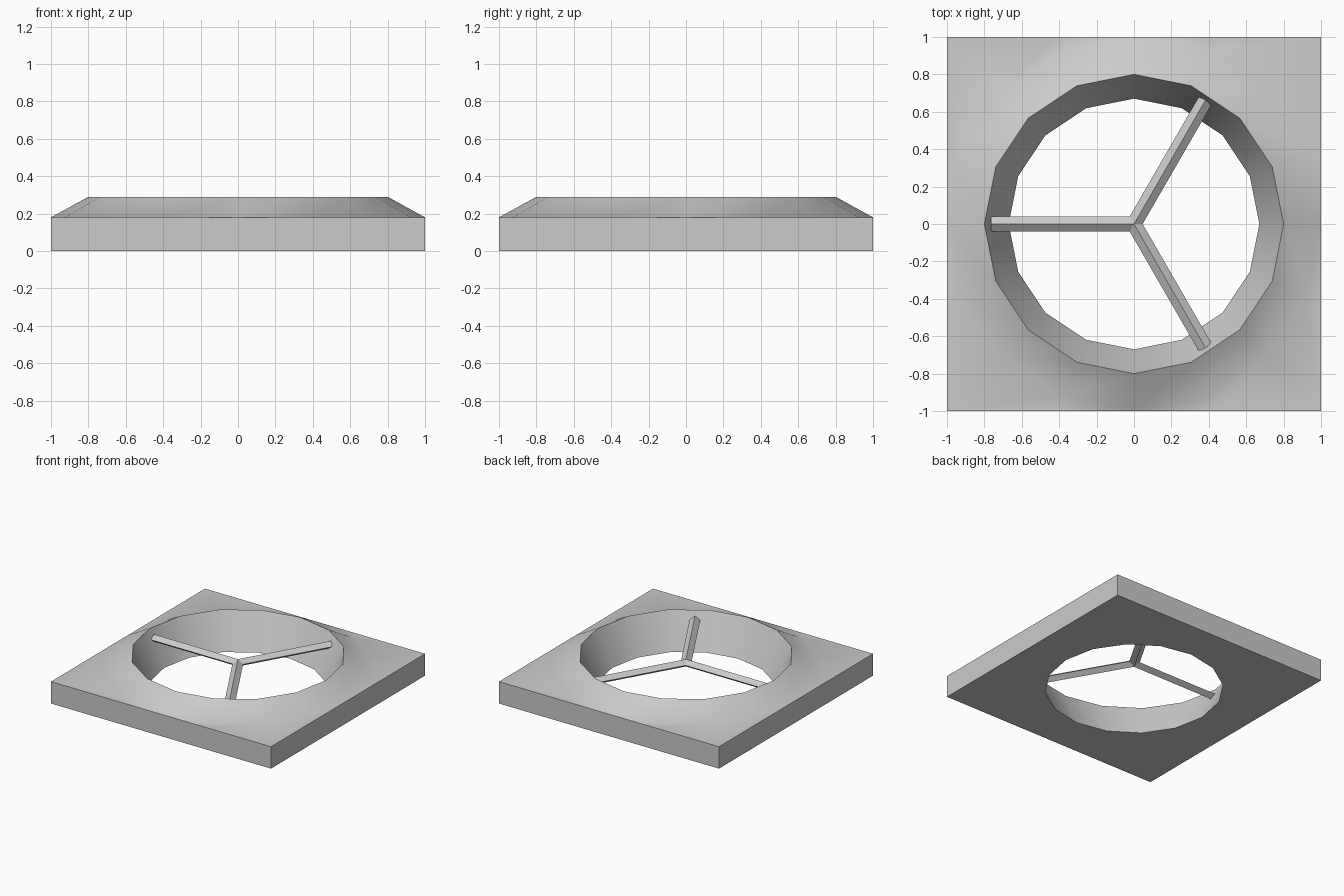
import bpy, bmesh
from math import sin, cos, pi, radians
from mathutils import Matrix

cube = bpy.data.objects.get("Cube")
if cube:
    bpy.data.objects.remove(cube, do_unlink=True)

SIDES = 16
DECK_Z, RIM_Z = 0.18, 0.29
COLLAR_R, RIM_R, FLOOR_R = 1.0, 0.8, 0.67

grey = bpy.data.materials.new("plain_grey")
grey.use_nodes = True
colour = (0.6, 0.6, 0.6, 1)
grey.diffuse_color = colour
grey.node_tree.nodes["Principled BSDF"].inputs["Base Color"].default_value = colour


def finish(name, bm):
    bmesh.ops.recalc_face_normals(bm, faces=bm.faces)
    mesh = bpy.data.meshes.new(name)
    bm.to_mesh(mesh)
    bm.free()
    mesh.materials.append(grey)
    obj = bpy.data.objects.new(name, mesh)
    bpy.context.collection.objects.link(obj)
    return obj


def loop(bm, z, radius=None):
    """Ring of points on a circle, or on the square when no radius is given."""
    points = []
    for i in range(SIDES):
        a = 2 * pi * i / SIDES
        r = radius or 1 / max(abs(cos(a)), abs(sin(a)))
        points.append(bm.verts.new((r * cos(a), r * sin(a), z)))
    return points


# Square slab with flat corners, a conical collar and a tapered round opening
bm = bmesh.new()
loops = [loop(bm, 0), loop(bm, DECK_Z), loop(bm, DECK_Z, COLLAR_R),
         loop(bm, RIM_Z, RIM_R), loop(bm, 0, FLOOR_R)]
for k, lower in enumerate(loops):
    upper = loops[(k + 1) % len(loops)]
    for i in range(SIDES):
        j = (i + 1) % SIDES
        bm.faces.new((lower[i], lower[j], upper[j], upper[i]))
# The collar touches the slab at the middle of each side
bmesh.ops.remove_doubles(bm, verts=bm.verts, dist=0.001)
housing = finish("housing", bm)
bpy.ops.object.select_all(action="DESELECT")
housing.select_set(True)
bpy.context.view_layer.objects.active = housing
bpy.ops.object.shade_smooth_by_angle(angle=radians(32))

# Three flattened diamond-section spokes meeting in the middle
LENGTH, HALF_WIDTH, HALF_HEIGHT, SPOKE_Z = 0.765, 0.04, 0.03, 0.22
for name, angle in (("right_spoke", 180), ("back_spoke", 60), ("front_spoke", -60)):
    bm = bmesh.new()
    bmesh.ops.create_cone(bm, cap_ends=True, segments=4, radius1=HALF_WIDTH,
                          radius2=HALF_WIDTH, depth=LENGTH)
    place = (Matrix.Translation((0, 0, SPOKE_Z))
             @ Matrix.Rotation(radians(angle), 4, "Z")
             @ Matrix.Translation((LENGTH / 2, 0, 0))
             @ Matrix.Diagonal((1, 1, HALF_HEIGHT / HALF_WIDTH, 1))
             @ Matrix.Rotation(pi / 2, 4, "Y"))
    bm.transform(place)
    finish(name, bm)
